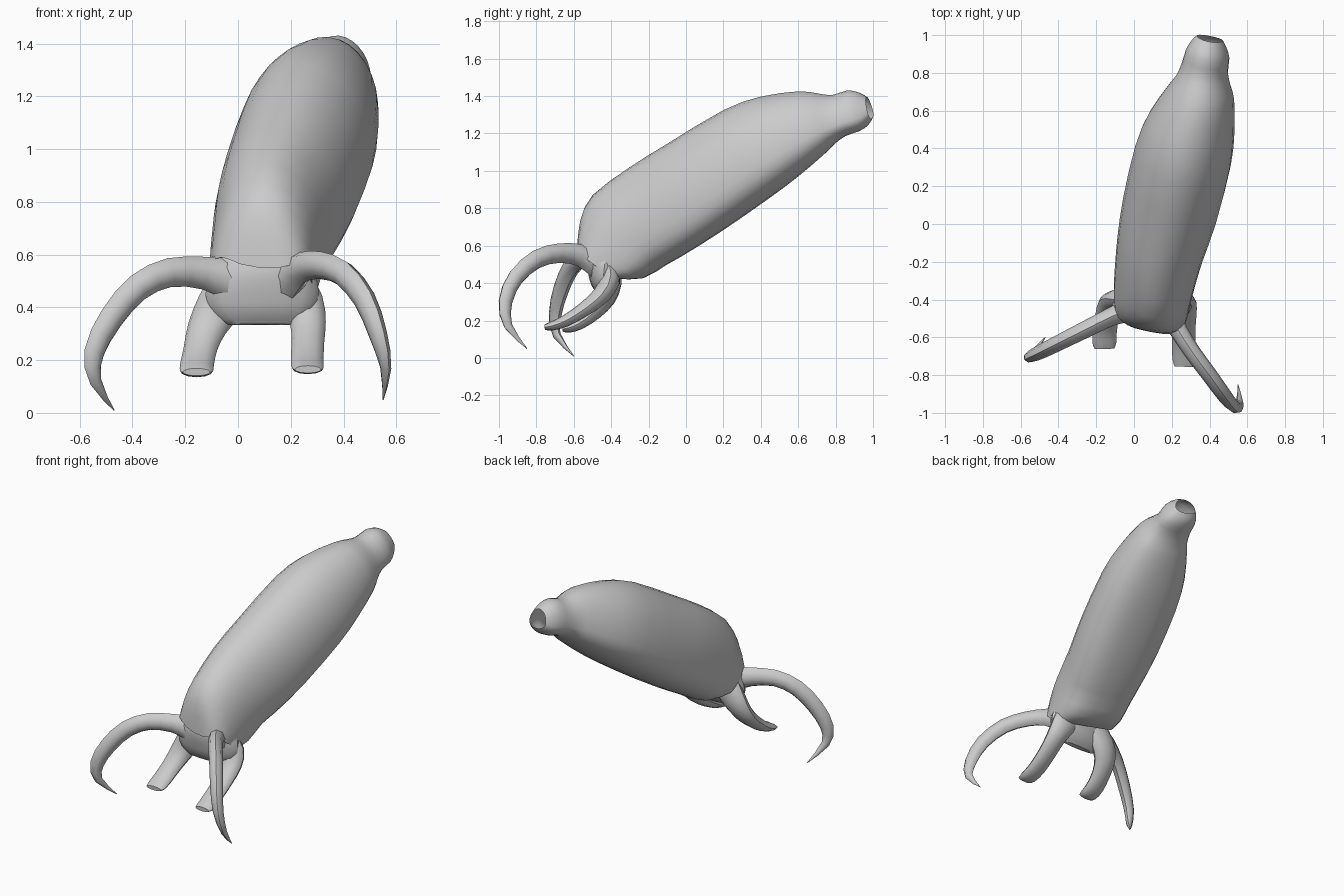
import bpy, bmesh, math
from mathutils import Vector

if "Cube" in bpy.data.objects:
    bpy.data.objects.remove(bpy.data.objects["Cube"], do_unlink=True)

grey = bpy.data.materials.new("plain grey")
grey.use_nodes = True
grey.diffuse_color = (0.6, 0.6, 0.6, 1)
grey.node_tree.nodes["Principled BSDF"].inputs["Base Color"].default_value = (0.6, 0.6, 0.6, 1)


def smooth_path(keys, steps):
    """Catmull-Rom interpolation of tuples of any length."""
    out = []
    for i in range(len(keys) - 1):
        a, b = keys[max(i - 1, 0)], keys[i]
        c, d = keys[i + 1], keys[min(i + 2, len(keys) - 1)]
        for k in range(steps):
            t = k / steps
            out.append([0.5 * (2 * q + (r - p) * t + (2 * p - 5 * q + 4 * r - s) * t * t
                               + (3 * q - p - 3 * r + s) * t ** 3)
                        for p, q, r, s in zip(a, b, c, d)])
    return out + [list(keys[-1])]


def loft(name, rings, angle=40, open_end=False):
    """Skin a list of equal rings and cap the ends."""
    bm = bmesh.new()
    loops = [[bm.verts.new(p) for p in ring] for ring in rings]
    n = len(loops[0])
    for a, b in zip(loops, loops[1:]):
        for i in range(n):
            j = (i + 1) % n
            bm.faces.new((a[i], a[j], b[j], b[i]))
    bm.faces.new(loops[0])
    if not open_end:
        bm.faces.new(loops[-1])
    bmesh.ops.recalc_face_normals(bm, faces=bm.faces)
    mesh = bpy.data.meshes.new(name)
    bm.to_mesh(mesh)
    bm.free()
    mesh.materials.append(grey)
    obj = bpy.data.objects.new(name, mesh)
    bpy.context.collection.objects.link(obj)
    bpy.ops.object.select_all(action='DESELECT')
    obj.select_set(True)
    bpy.context.view_layer.objects.active = obj
    bpy.ops.object.shade_smooth_by_angle(angle=math.radians(angle))


def tube(name, keys, sides, side_ref, steps=2, angle=40):
    """Tube along x, y, z keys with a half width and a half height at each."""
    pts = smooth_path(keys, steps)
    pos = [Vector(p[:3]) for p in pts]
    rings = []
    for i, p in enumerate(pts):
        tan = (pos[min(i + 1, len(pos) - 1)] - pos[max(i - 1, 0)]).normalized()
        side = Vector(side_ref)
        side = (side - tan * side.dot(tan)).normalized()
        up = tan.cross(side)
        rings.append([pos[i] + side * p[3] * math.cos(a) + up * p[4] * math.sin(a)
                      for a in (2 * math.pi * k / sides for k in range(sides))])
    loft(name, rings, angle)


# Long body: upper y, z; lower y, z; centre x; half width; squareness above and below
body_keys = [
    (-.57, .60, -.33, .43, .09, .195, .65, .7),
    (-.56, .74, -.22, .43, .10, .205, .85, .75),
    (-.50, .87, -.10, .50, .117, .215, 1, .8),
    (-.30, 1.02, -.02, .545, .143, .23, 1, .8),
    (-.10, 1.145, .18, .67, .193, .25, 1, .8),
    (.20, 1.325, .44, .85, .26, .253, 1, .85),
    (.40, 1.397, .60, .97, .305, .227, 1, .9),
    (.60, 1.425, .74, 1.09, .355, .175, 1, .95),
    (.70, 1.415, .79, 1.14, .368, .143, 1, 1),
    (.78, 1.405, .85, 1.185, .375, .122, 1, 1),
    (.86, 1.43, .92, 1.21, .39, .115, 1, 1),
    (.92, 1.42, .97, 1.24, .397, .092, 1, 1),
    (.965, 1.395, .995, 1.28, .402, .068, 1, 1)]


def body_ring(key, scale=1.0, push=0.0, notch=0.0):
    uy, uz, ly, lz, cx, w, above, below = key
    ring = []
    for k in range(28):
        a = 2 * math.pi * k / 28
        power = above if math.cos(a) > 0 else below
        c, s = (math.copysign(abs(v) ** power, v) * scale for v in (math.cos(a), math.sin(a)))
        t = .32 + c * (.68 if c > 0 else .32)
        size = math.hypot(uy - ly, uz - lz)
        ring.append((cx + w * s - .05 * (t - .32) * size + .23 * push,
                     ly + t * (uy - ly) - .2 * w * s + .84 * push,
                     lz + t * (uz - lz) - .1 * w * s + .5 * push - notch * max(0, c) ** 12))
    return ring


rings = [body_ring(body_keys[0], .8, .05), body_ring(body_keys[0], 1, 0, .05)]
rings += [body_ring(k) for k in smooth_path(body_keys, 2)[1:]]
loft("body", rings, 45, open_end=True)

# Neck block between the body and the limbs
tube("head", [(.09, -.40, .62, .17, .10), (.09, -.43, .53, .20, .11),
              (.092, -.44, .45, .215, .085), (.092, -.445, .38, .19, .06),
              (.092, -.45, .335, .13, .02)], 16, (1, 0, 0))

# Two short flattened legs
tube("right_leg", [(-.02, -.40, .48, .09, .05), (-.075, -.40, .40, .085, .055),
                   (-.118, -.425, .32, .074, .05), (-.142, -.49, .245, .064, .042),
                   (-.155, -.57, .185, .064, .034), (-.157, -.63, .16, .063, .026),
                   (-.157, -.66, .155, .052, .014)], 12, (1, 0, 0))
tube("left_leg", [(.20, -.41, .48, .09, .05), (.245, -.41, .41, .082, .055),
                  (.265, -.45, .34, .068, .048), (.265, -.53, .27, .062, .04),
                  (.262, -.64, .20, .062, .032), (.265, -.72, .17, .06, .024),
                  (.265, -.755, .165, .05, .014)], 12, (1, 0, 0))

# Long curved claws
tube("right_claw", [(.06, -.42, .47, .07, .085), (-.04, -.46, .51, .06, .08),
                    (-.13, -.495, .53, .048, .062),
                    (-.26, -.56, .532, .045, .055), (-.38, -.62, .475, .042, .053),
                    (-.48, -.67, .36, .039, .05), (-.545, -.70, .23, .032, .042),
                    (-.54, -.69, .12, .02, .025), (-.47, -.60, .01, .002, .002)],
     8, (.45, -.9, 0), 2, 45)
tube("left_claw", [(.13, -.40, .46, .07, .085), (.19, -.48, .51, .06, .08),
                   (.24, -.57, .55, .048, .06),
                   (.31, -.68, .56, .044, .052), (.40, -.80, .527, .042, .05),
                   (.48, -.91, .43, .039, .047), (.53, -.965, .30, .032, .041),
                   (.56, -.95, .17, .02, .025), (.55, -.85, .05, .002, .002)],
     8, (.85, .55, 0), 2, 45)
